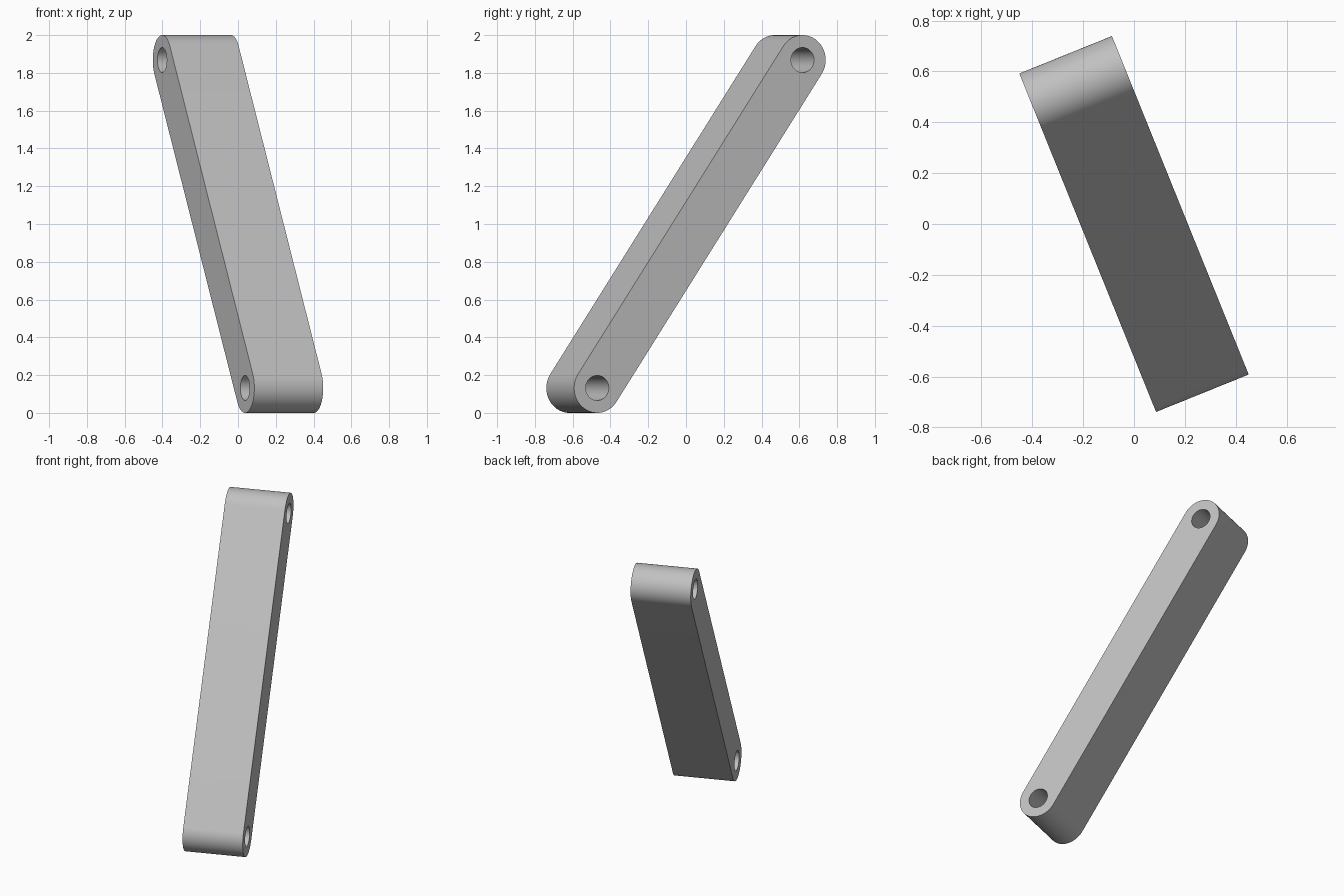
import bpy, bmesh
from math import sin, cos, pi, atan2, radians
from mathutils import Matrix, Vector

cube = bpy.data.objects.get("Cube")
if cube:
    bpy.data.objects.remove(cube, do_unlink=True)

WIDTH, RADIUS, HOLE = 0.393, 0.132, 0.066
RUN, RISE = 1.172, 2 - 2 * RADIUS      # offset between the two pin centres
TURN = radians(22)
STEPS = 32                             # segments per half circle

low = Vector((0, -RUN / 2, RADIUS))
high = Vector((0, RUN / 2, RADIUS + RISE))
slope = atan2(RISE, RUN)


def arc(centre, radius, start, sweep, count):
    return [centre + radius * Vector((0, cos(start + sweep * i / count),
                                      sin(start + sweep * i / count)))
            for i in range(count + 1)]


# Side profile: rounded bar outline and two pin holes
outline = (arc(high, RADIUS, slope - pi / 2, pi, STEPS)
           + arc(low, RADIUS, slope + pi / 2, pi, STEPS))
holes = [arc(c, HOLE, 0, 2 * pi, 2 * STEPS)[:-1] for c in (low, high)]

bm = bmesh.new()
edges = []
for loop in [outline] + holes:
    verts = [bm.verts.new(p - Vector((WIDTH / 2, 0, 0))) for p in loop]
    edges += [bm.edges.new((verts[i - 1], verts[i])) for i in range(len(verts))]
bmesh.ops.triangle_fill(bm, edges=edges, use_beauty=True, normal=(1, 0, 0))

# Extrude across the width and turn the bar about the vertical
side = bmesh.ops.extrude_face_region(bm, geom=bm.faces[:], use_keep_orig=True)
bmesh.ops.translate(bm, vec=(WIDTH, 0, 0),
                    verts=[g for g in side["geom"] if isinstance(g, bmesh.types.BMVert)])
bmesh.ops.recalc_face_normals(bm, faces=bm.faces[:])
bm.transform(Matrix.Rotation(TURN, 4, 'Z'))

mesh = bpy.data.meshes.new("link_bar")
bm.to_mesh(mesh)
bm.free()
bar = bpy.data.objects.new("link_bar", mesh)
bpy.context.collection.objects.link(bar)

# Plain grey finish
grey = bpy.data.materials.new("light_grey")
grey.use_nodes = True
colour = (0.53, 0.53, 0.53, 1)
grey.diffuse_color = colour
grey.node_tree.nodes["Principled BSDF"].inputs["Base Color"].default_value = colour
mesh.materials.append(grey)

bpy.ops.object.select_all(action='DESELECT')
bar.select_set(True)
bpy.context.view_layer.objects.active = bar
bpy.ops.object.shade_smooth_by_angle(angle=radians(30))
